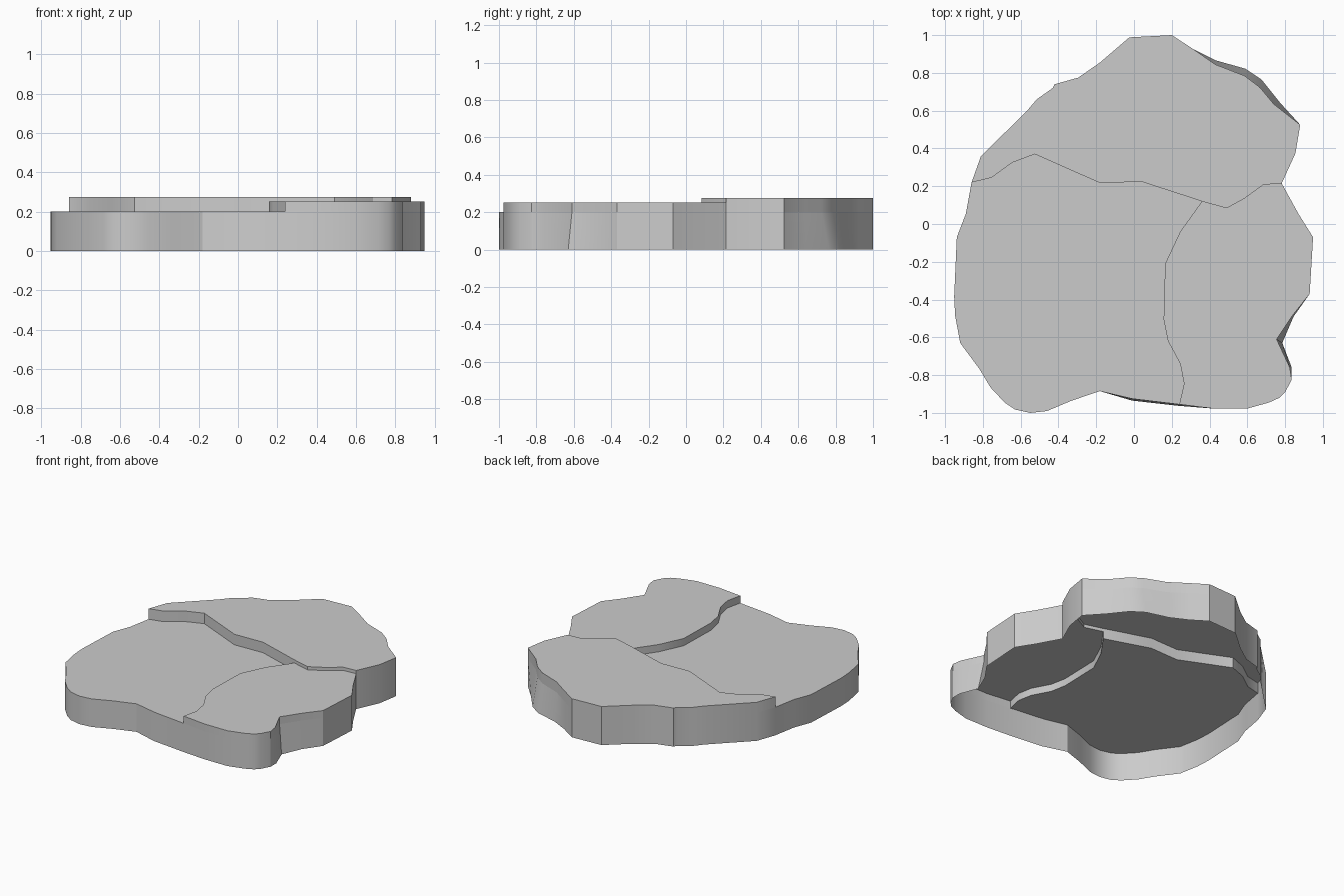
import bpy, bmesh

if "Cube" in bpy.data.objects:
    bpy.data.objects.remove(bpy.data.objects["Cube"])

LOW, MID, HIGH = 0.2, 0.252, 0.275   # heights of the three slabs

# Outline seen from above, clockwise, split where the cracks reach the edge
back_edge = [(-.86, .22), (-.81, .36), (-.57, .595), (-.515, .66), (-.43, .72), (-.42, .74),
             (-.295, .775), (-.18, .855), (-.025, .988), (.2, 1), (.315, .925), (.43, .845),
             (.585, .785), (.665, .725), (.74, .635), (.88, .525), (.855, .375), (.782, .215)]
right_edge = [(.782, .215), (.87, .055), (.948, -.07), (.93, -.37), (.835, -.49), (.755, -.61),
              (.825, -.76), (.835, -.825), (.8, -.89), (.77, -.92), (.715, -.945),
              (.6, -.977), (.42, -.977), (.24, -.955)]
left_edge = [(.24, -.955), (-.01, -.925), (-.18, -.885), (-.33, -.935), (-.46, -.99), (-.55, -1),
             (-.63, -.982), (-.685, -.945), (-.76, -.865), (-.82, -.765), (-.92, -.63),
             (-.947, -.485), (-.952, -.385), (-.938, -.07), (-.89, .055), (-.86, .22)]

# Points where the foot of the wall flares away from its top
foot = {(.43, .845): (.43, .867), (.585, .785): (.59, .822), (.665, .725): (.675, .765),
        (.74, .635): (.775, .64), (.835, -.49): (.845, -.49), (.755, -.61): (.785, -.63),
        (.825, -.76): (.835, -.76), (-.01, -.925): (-.01, -.935), (.24, -.955): (.24, -.963)}

# Cracks between the slabs, meeting at one point
crack_west = [(-.86, .22), (-.755, .245), (-.645, .325), (-.525, .37), (-.18, .217), (.04, .224),
              (.36, .12)]
crack_east = [(.36, .12), (.49, .083), (.585, .135), (.685, .208), (.782, .215)]
crack_south = [(.36, .12), (.245, -.04), (.165, -.21), (.157, -.505), (.18, -.62),
               (.245, -.74), (.265, -.845), (.24, -.955)]


def make(name, strips, top=None, top_z=0):
    """strips: (path, z_low, z_high, flare); top: closed clockwise loop."""
    bm = bmesh.new()
    for path, lo, hi, flare in strips:
        low = [foot.get(p, p) if flare else p for p in path]
        a = [bm.verts.new((x, y, lo)) for x, y in low]
        b = [bm.verts.new((x, y, hi)) for x, y in path]
        for i in range(len(path) - 1):
            bm.faces.new((a[i], b[i], b[i + 1], a[i + 1]))
    if top:
        bm.faces.new([bm.verts.new((x, y, top_z)) for x, y in reversed(top)])
    bmesh.ops.remove_doubles(bm, verts=bm.verts, dist=1e-4)
    me = bpy.data.meshes.new(name)
    bm.to_mesh(me)
    bm.free()
    ob = bpy.data.objects.new(name, me)
    bpy.context.collection.objects.link(ob)
    bpy.ops.object.select_all(action='DESELECT')
    ob.select_set(True)
    bpy.context.view_layer.objects.active = ob
    bpy.ops.object.shade_smooth_by_angle(angle=0.5)


# Outer wall, open underneath
make("outer_wall", [(back_edge[:-1] + right_edge[:-1] + left_edge, 0, LOW, True)])

# Three slabs with their rims and step faces
make("left_slab", [], left_edge[:-1] + crack_west[:-1] + crack_south[:-1], LOW)
make("right_slab",
     [(right_edge, LOW, MID, False), (crack_south[::-1], LOW, MID, False)],
     right_edge[:-1] + crack_south[:0:-1] + crack_east[:-1], MID)
make("back_slab",
     [(back_edge, LOW, HIGH, False), (crack_east[::-1], MID, HIGH, False),
      (crack_west[::-1], LOW, HIGH, False)],
     back_edge[:-1] + crack_east[:0:-1] + crack_west[:0:-1], HIGH)
